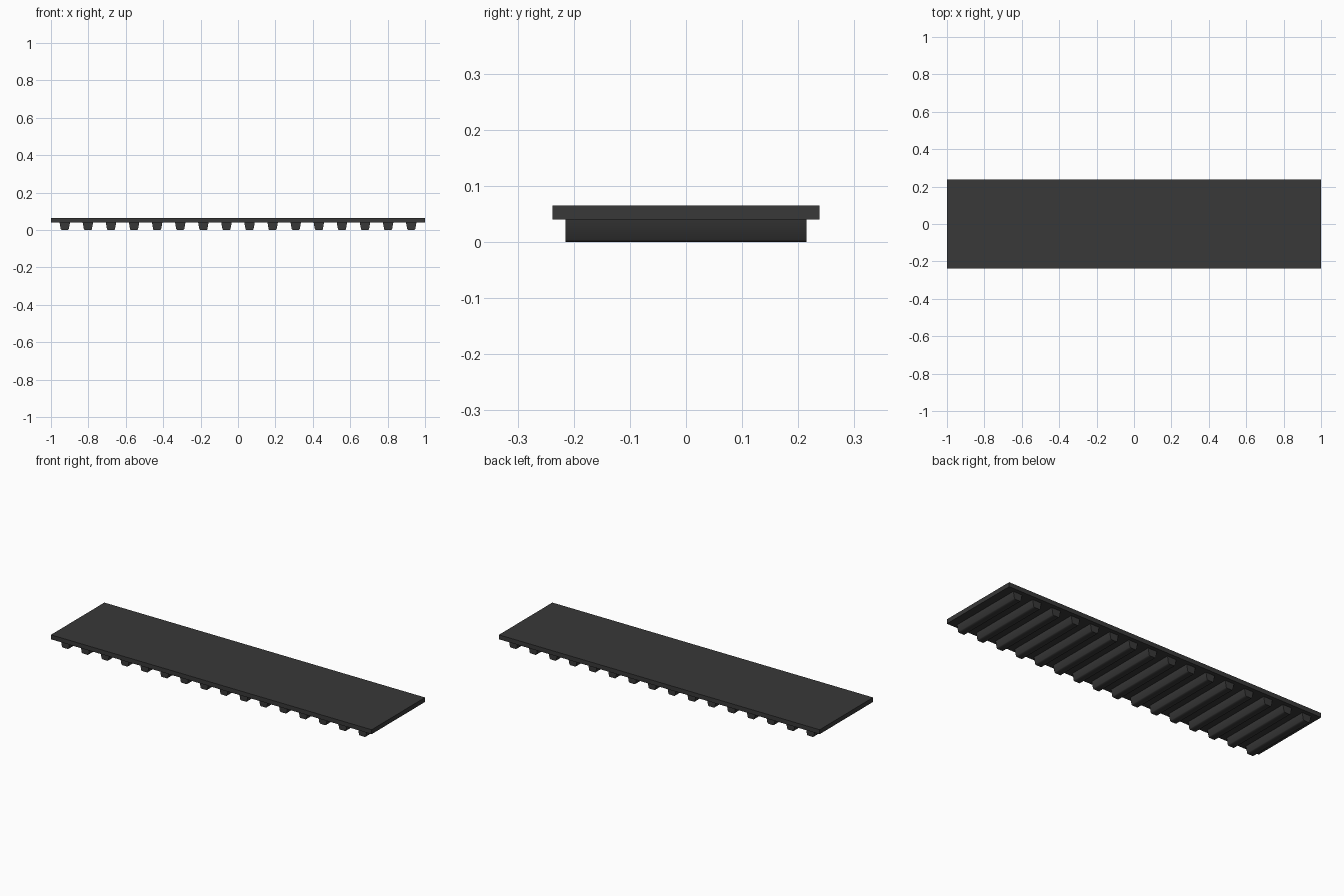
import bpy
import bmesh

if "Cube" in bpy.data.objects:
    bpy.data.objects.remove(bpy.data.objects["Cube"], do_unlink=True)

TOOTH_COUNT = 16
PITCH = 0.1235
TOOTH_HEIGHT = 0.04
BELT_TOP = 0.065
BELT_HALF_WIDTH = 0.238
TOOTH_HALF_LENGTH = 0.215

# Dark rubber colour
rubber = bpy.data.materials.new("dark_rubber")
rubber.use_nodes = True
colour = (0.04, 0.04, 0.04, 1)
rubber.diffuse_color = colour
shader = rubber.node_tree.nodes["Principled BSDF"]
shader.inputs["Base Color"].default_value = colour
shader.inputs["Roughness"].default_value = 0.8


def extrude_profile(name, profile, half_length):
    """Prism with an (x, z) profile running along y: smooth flanks, sharp flat ends."""
    bm = bmesh.new()
    start = bm.faces.new([bm.verts.new((x, -half_length, z)) for x, z in profile])
    result = bmesh.ops.extrude_face_region(bm, geom=[start], use_keep_orig=True)
    moved = [v for v in result["geom"] if isinstance(v, bmesh.types.BMVert)]
    bmesh.ops.translate(bm, verts=moved, vec=(0, 2 * half_length, 0))
    bmesh.ops.recalc_face_normals(bm, faces=bm.faces)
    mesh = bpy.data.meshes.new(name)
    bm.to_mesh(mesh)
    bm.free()
    mesh.materials.append(rubber)
    obj = bpy.data.objects.new(name, mesh)
    bpy.context.collection.objects.link(obj)
    return obj


# Flat belt backing
extrude_profile("belt_backing",
                [(-1, TOOTH_HEIGHT), (1, TOOTH_HEIGHT), (1, BELT_TOP), (-1, BELT_TOP)],
                BELT_HALF_WIDTH)

# Tapered tooth with softened lower corners, mirrored about its centre
half = [(0.028, TOOTH_HEIGHT), (0.021, 0.004), (0.017, 0)]
tooth_profile = half + [(-x, z) for x, z in reversed(half)]
tooth = extrude_profile("tooth_01", tooth_profile, TOOTH_HALF_LENGTH)
bpy.ops.object.select_all(action='DESELECT')
tooth.select_set(True)
bpy.context.view_layer.objects.active = tooth
bpy.ops.object.shade_smooth_by_angle(angle=1.2)

# Row of teeth under the belt, sharing one mesh
first_x = -PITCH * (TOOTH_COUNT - 1) / 2
tooth.location.x = first_x
for i in range(1, TOOTH_COUNT):
    copy = tooth.copy()
    copy.name = f"tooth_{i + 1:02d}"
    copy.location.x = first_x + i * PITCH
    bpy.context.collection.objects.link(copy)
